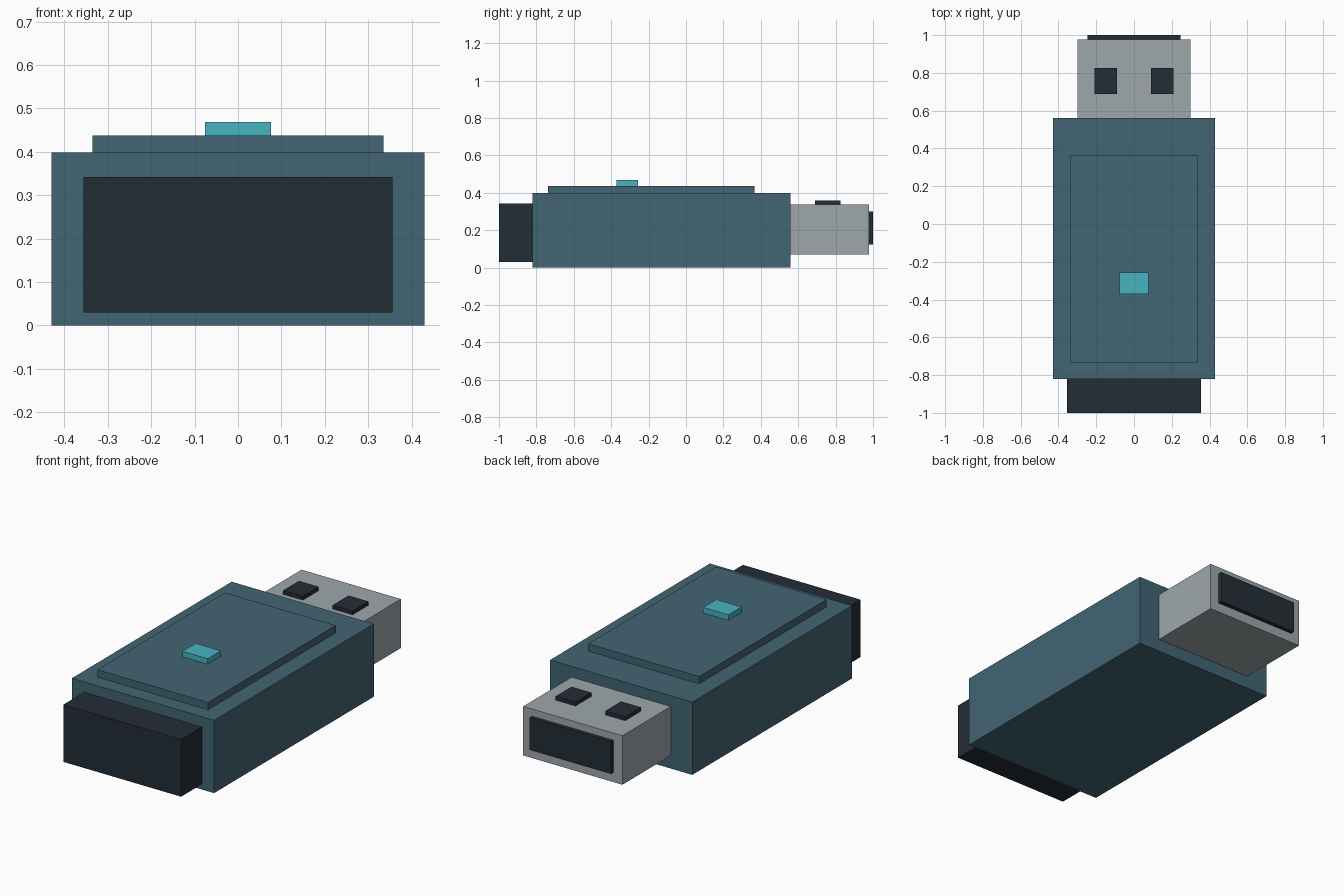
import bpy

if "Cube" in bpy.data.objects:
    bpy.data.objects.remove(bpy.data.objects["Cube"])


def material(name, rgb):
    # sRGB 0-255 to linear diffuse colour
    lin = [(c / 255 / 12.92) if c <= 10 else ((c / 255 + 0.055) / 1.055) ** 2.4 for c in rgb]
    mat = bpy.data.materials.new(name)
    mat.diffuse_color = (*lin, 1)
    mat.use_nodes = True
    mat.node_tree.nodes["Principled BSDF"].inputs["Base Color"].default_value = mat.diffuse_color
    return mat


teal = material("dark_teal", (66, 101, 115))
black = material("near_black", (35, 45, 54))
metal = material("grey_metal", (158, 167, 171))
light = material("bright_turquoise", (71, 180, 192))


def box(name, x, y, z, mat):
    """Box spanning the (low, high) ranges x, y and z."""
    bpy.ops.mesh.primitive_cube_add(size=1, location=[(a + b) / 2 for a, b in (x, y, z)])
    obj = bpy.context.object
    obj.name = name
    obj.scale = [b - a for a, b in (x, y, z)]
    bpy.ops.object.transform_apply(location=False, rotation=False, scale=True)
    obj.data.materials.append(mat)
    return obj


# Casing with raised top panel and indicator light
box("casing", (-0.43, 0.43), (-0.821, 0.56), (0, 0.398), teal)
box("top_panel", (-0.335, 0.335), (-0.737, 0.366), (0.39, 0.438), teal)
box("indicator_light", (-0.076, 0.076), (-0.371, -0.257), (0.43, 0.468), light)

# Rear end cap
box("end_cap", (-0.356, 0.356), (-1.0, -0.81), (0.029, 0.342), black)

# Metal plug with its dark mouth and two contact windows
box("plug_shell", (-0.3, 0.3), (0.55, 0.978), (0.071, 0.339), metal)
box("plug_mouth", (-0.246, 0.246), (0.96, 1.0), (0.124, 0.3), black)
for side, cx in (("left", -0.15), ("right", 0.15)):
    box(f"plug_window_{side}", (cx - 0.06, cx + 0.06), (0.689, 0.826), (0.33, 0.36), black)
